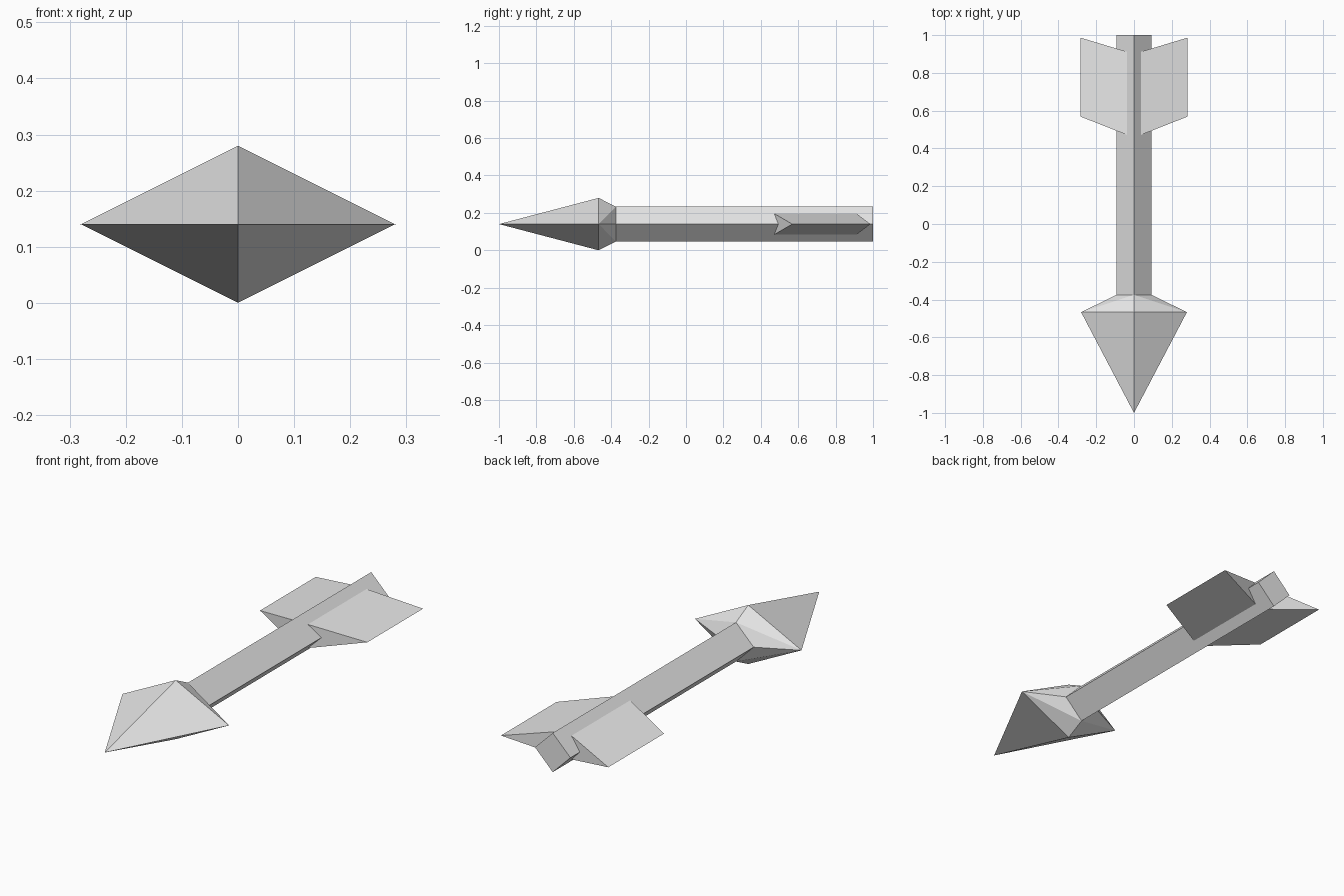
import bpy
import bmesh

cube = bpy.data.objects.get("Cube")
if cube:
    bpy.data.objects.remove(cube)

MID = 0.14  # height of the long axis

grey = bpy.data.materials.new("plain_grey")
grey.use_nodes = True
grey.diffuse_color = (0.8, 0.8, 0.8, 1)
grey.node_tree.nodes["Principled BSDF"].inputs["Base Color"].default_value = (0.8, 0.8, 0.8, 1)


def add_hull(name, points):
    """Make a flat-faced convex solid around the points."""
    bm = bmesh.new()
    for p in points:
        bm.verts.new(p)
    bmesh.ops.convex_hull(bm, input=bm.verts[:])
    bmesh.ops.dissolve_limit(bm, angle_limit=0.01, verts=bm.verts[:], edges=bm.edges[:])
    bmesh.ops.recalc_face_normals(bm, faces=bm.faces[:])
    mesh = bpy.data.meshes.new(name)
    bm.to_mesh(mesh)
    bm.free()
    mesh.materials.append(grey)
    obj = bpy.data.objects.new(name, mesh)
    bpy.context.collection.objects.link(obj)
    return obj


def diamond(y, rx, rz):
    """Four corners of a diamond cross-section at y."""
    return [(rx, y, MID), (0, y, MID + rz), (-rx, y, MID), (0, y, MID - rz)]


# Shaft: square bar standing on its edge, its front buried in the head
add_hull("shaft", diamond(-0.39, 0.093, 0.093) + diamond(1.0, 0.093, 0.093))

# Head: long flat point with a short taper back to the shaft
add_hull("arrow_head", [(0, -1, MID)] + diamond(-0.467, 0.28, 0.14) + diamond(-0.375, 0.093, 0.093))

# Fins: swept wedges, thick at the shaft and sharp at the outer edge
for name, side in (("left_fin", 1), ("right_fin", -1)):
    outer = [(side * 0.282, y, MID) for y in (0.568, 0.986)]
    root = [(side * 0.02, y, MID + z) for y in (0.465, 0.907) for z in (-0.06, 0.06)]
    add_hull(name, outer + root)
